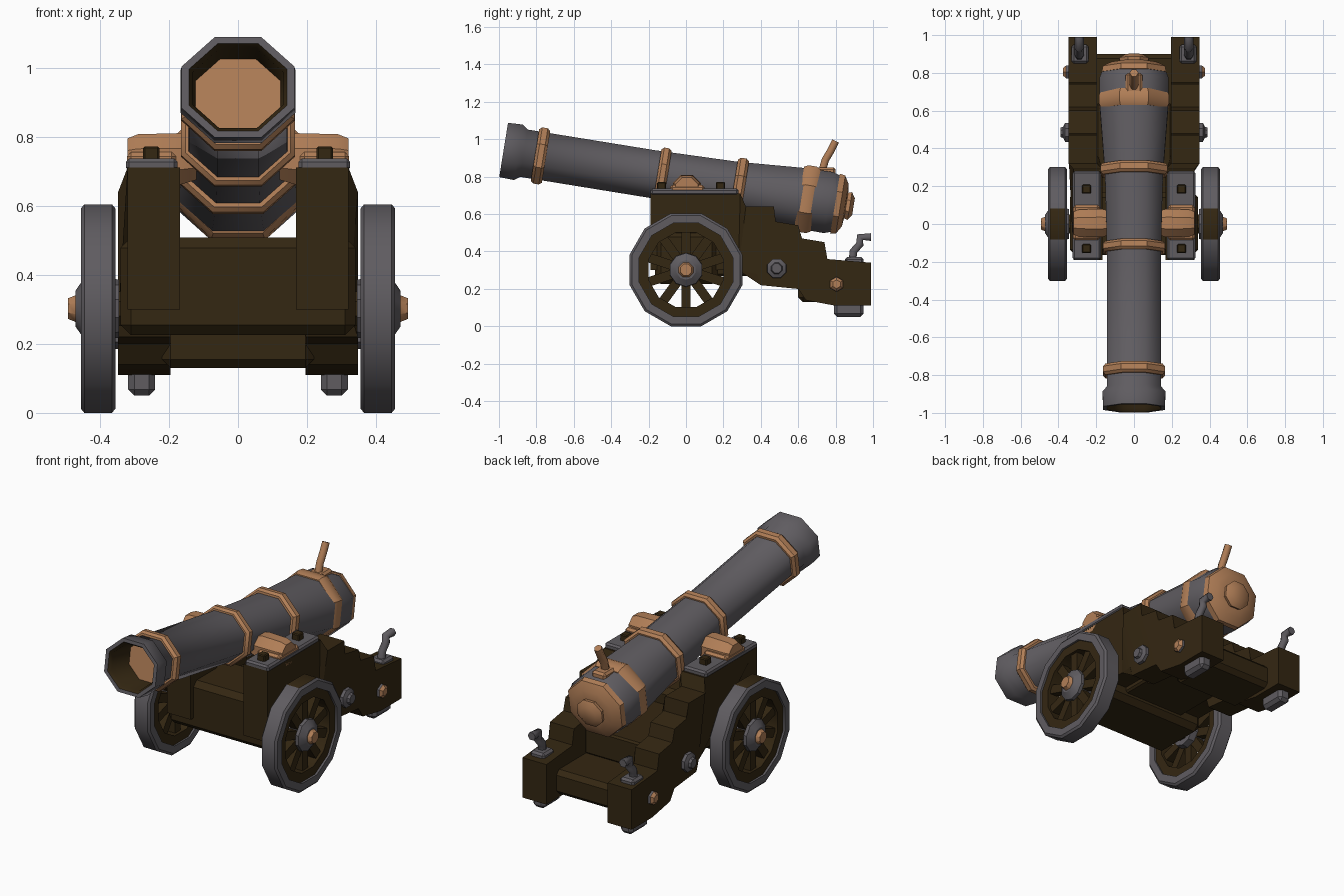
import bpy, bmesh, math
from mathutils import Vector, Matrix

if "Cube" in bpy.data.objects:
    bpy.data.objects.remove(bpy.data.objects["Cube"])


def material(name, rgb):
    m = bpy.data.materials.new(name)
    m.diffuse_color = (*rgb, 1)
    m.use_nodes = True
    m.node_tree.nodes["Principled BSDF"].inputs["Base Color"].default_value = m.diffuse_color
    return m


IRON = material("dark iron", (0.115, 0.107, 0.118))
WOOD = material("dark wood", (0.034, 0.020, 0.006))
BRASS = material("tan brass", (0.44, 0.21, 0.095))


def finish(name, bm, mats, angle=35):
    bmesh.ops.recalc_face_normals(bm, faces=bm.faces[:])
    me = bpy.data.meshes.new(name)
    bm.to_mesh(me)
    bm.free()
    for m in mats:
        me.materials.append(m)
    ob = bpy.data.objects.new(name, me)
    bpy.context.collection.objects.link(ob)
    bpy.ops.object.select_all(action='DESELECT')
    ob.select_set(True)
    bpy.context.view_layer.objects.active = ob
    bpy.ops.object.shade_smooth_by_angle(angle=math.radians(angle))
    return ob


def lathe(name, start, axis, profile, mats, sides=8, wide=1.0, cols=None, closed=False, angle=35):
    """Revolve (distance, flat radius) pairs about an axis; cols = material per segment."""
    d = Vector(axis).normalized()
    u = Vector((0, 1, 0)) if abs(d.x) > 0.9 else Vector((1, 0, 0))
    v = d.cross(u)
    bm = bmesh.new()
    rings = []
    for s, r in profile:
        r /= math.cos(math.pi / sides)
        ring = []
        for i in range(sides):
            a = 2 * math.pi * (i + 0.5) / sides
            ring.append(bm.verts.new(Vector(start) + d * s + u * (r * wide * math.cos(a)) + v * (r * math.sin(a))))
        rings.append(ring)
    pairs = list(zip(rings, rings[1:] + rings[:1]))
    for k, (a, b) in enumerate(pairs if closed else pairs[:-1]):
        for i in range(sides):
            j = (i + 1) % sides
            f = bm.faces.new((a[i], a[j], b[j], b[i]))
            f.material_index = cols[k] if cols else 0
    if not closed:
        bm.faces.new(rings[0]).material_index = cols[0] if cols else 0
        bm.faces.new(rings[-1]).material_index = cols[-1] if cols else 0
    return finish(name, bm, mats, angle)


def box(name, lo, hi, mat, bevel=0.0):
    lo, hi = Vector(lo), Vector(hi)
    bm = bmesh.new()
    bmesh.ops.create_cube(bm, size=1, matrix=Matrix.Translation((lo + hi) / 2) @ Matrix.Diagonal((*(hi - lo), 1)))
    if bevel:
        bmesh.ops.bevel(bm, geom=bm.edges[:], offset=bevel, segments=1, affect='EDGES')
    return finish(name, bm, [mat])


def rod(name, points, radius, mat):
    """Bent rod along a path."""
    cu = bpy.data.curves.new(name, 'CURVE')
    cu.dimensions = '3D'
    cu.bevel_depth, cu.bevel_resolution, cu.use_fill_caps = radius, 1, True
    sp = cu.splines.new('POLY')
    sp.points.add(len(points) - 1)
    for p, co in zip(sp.points, points):
        p.co = (*co, 1)
    cu.materials.append(mat)
    ob = bpy.data.objects.new(name, cu)
    bpy.context.collection.objects.link(ob)
    bpy.ops.object.select_all(action='DESELECT')
    ob.select_set(True)
    bpy.context.view_layer.objects.active = ob
    bpy.ops.object.convert(target='MESH')


# Barrel with flared muzzle and wooden-dark bore
MUZZLE, AXIS = (0, -0.975, 0.943), (0, 0.987, -0.16)
barrel = [(0.45, 0.10), (0.02, 0.117), (0.0, 0.128), (0.0, 0.147), (0.08, 0.15), (0.11, 0.128),
          (0.8, 0.128), (1.25, 0.138), (1.6, 0.162), (1.76, 0.165), (1.82, 0.145)]
lathe("barrel", MUZZLE, AXIS, barrel, [IRON, WOOD], wide=1.11,
      cols=[1, 1, 0, 0, 0, 0, 0, 0, 0, 0], angle=50)

# Brass reinforcing rings
for i, (s, w, r, wide) in enumerate([(0.2, 0.06, 0.152, 1.08), (0.86, 0.055, 0.15, 1.1),
                                     (1.275, 0.06, 0.162, 1.1), (1.645, 0.09, 0.18, 1.03)]):
    h = w / 2
    lathe(f"barrel_ring_{i + 1}", MUZZLE, AXIS,
          [(s - h, r - 0.035), (s - h, r - 0.012), (s - h * 0.5, r), (s + h * 0.5, r), (s + h, r - 0.012),
           (s + h, r - 0.035)], [BRASS], wide=wide)

# Breech cap and rear knob
lathe("breech_cap", MUZZLE, AXIS, [(1.795, 0.162), (1.825, 0.157), (1.85, 0.115), (1.855, 0.07),
                                   (1.875, 0.075), (1.895, 0.045)], [BRASS], wide=1.05)

# Firing lever on a small base
box("lever_base", (-0.045, 0.66, 0.80), (0.045, 0.80, 0.85), BRASS, 0.012)
rod("firing_lever", [(0, 0.725, 0.82), (0, 0.745, 0.89), (0, 0.775, 0.94), (0, 0.80, 0.99)], 0.023, BRASS)

# Carriage cheek outline (y, z)
CHEEK = [(-0.19, 0.30), (-0.19, 0.71), (0.29, 0.71), (0.32, 0.64), (0.47, 0.64), (0.48, 0.56), (0.60, 0.54),
         (0.62, 0.47), (0.74, 0.45), (0.75, 0.36), (0.99, 0.34), (0.99, 0.11), (0.80, 0.11), (0.64, 0.14),
         (0.60, 0.20), (0.40, 0.22), (0.38, 0.28), (0.28, 0.30)]

for side, sx in (("left", -1), ("right", 1)):
    # Stepped cheek, shifted outward behind the wheel
    bm = bmesh.new()
    loops = []
    for x in (0.168, 0.32):
        loops.append([bm.verts.new((sx * (x + (0.027 if y > 0.3 else 0)), y, z)) for y, z in CHEEK])
    n = len(CHEEK)
    for i in range(n):
        bm.faces.new((loops[0][i], loops[0][(i + 1) % n], loops[1][(i + 1) % n], loops[1][i]))
    for lp in loops:
        bmesh.ops.triangulate(bm, faces=[bm.faces.new(lp)])
    finish(side + "_cheek", bm, [WOOD], 20)

    def span(a, b):
        return min(sx * a, sx * b), max(sx * a, sx * b)

    def block(name, xs, ys, zs, mat, bevel=0.0):
        x = span(*xs)
        box(f"{side}_{name}", (x[0], ys[0], zs[0]), (x[1], ys[1], zs[1]), mat, bevel)

    def disc(name, x, y, z, profile, mats, **kw):
        lathe(f"{side}_{name}", (sx * x, y, z), (sx, 0, 0), profile, mats, **kw)

    # Iron top plate, bolts and brass trunnion
    block("top_plate", (0.175, 0.325), (-0.19, 0.28), (0.70, 0.737), IRON, 0.01)
    for i, y in enumerate((-0.13, 0.185)):
        block(f"plate_bolt_{i + 1}", (0.228, 0.275), (y - 0.024, y + 0.024), (0.72, 0.772), WOOD, 0.005)
    disc("trunnion", 0.12, 0.005, 0.735, [(0, 0.06), (0.05, 0.075), (0.17, 0.072), (0.2, 0.06)], [BRASS])
    block("trunnion_flange", (0.18, 0.322), (-0.085, 0.1), (0.715, 0.755), BRASS, 0.012)

    # Side bolts
    disc("side_washer", 0.33, 0.485, 0.31, [(0, 0.052), (0.035, 0.05), (0.045, 0.03), (0.06, 0.025)], [IRON])
    disc("rear_washer", 0.33, 0.805, 0.225, [(0, 0.036), (0.03, 0.034), (0.045, 0.02)], [IRON, BRASS],
         sides=6, cols=[0, 1])

    # Rear foot and bent hook
    block("rear_foot", (0.24, 0.318), (0.79, 0.95), (0.05, 0.14), IRON, 0.018)
    block("hook_base", (0.24, 0.33), (0.85, 0.95), (0.33, 0.37), IRON, 0.012)
    hx = sx * 0.29
    rod(side + "_hook", [(hx, 0.89, 0.35), (hx, 0.895, 0.40), (hx, 0.93, 0.44), (hx, 0.93, 0.477),
                         (hx, 0.99, 0.477)], 0.024, IRON)

    # Wheel: iron tyre, wooden inner rim, spokes, hub and brass cap
    tyre = lathe(side + "_tyre", (sx * 0.405, 0, 0.302), (sx, 0, 0),
                 [(-0.05, 0.25), (-0.05, 0.29), (-0.04, 0.302), (0.04, 0.302), (0.05, 0.29), (0.05, 0.25)],
                 [IRON, WOOD], sides=12, closed=True)
    for f in tyre.data.polygons:
        if f.normal.z > 0.95 and f.center.z > 0.5:
            f.material_index = 1
    disc("wheel_rim", 0.405, 0, 0.302, [(-0.04, 0.20), (-0.04, 0.256), (0.038, 0.256), (0.038, 0.20)],
         [WOOD], sides=12, closed=True)
    bm = bmesh.new()
    for i in range(10):
        m = (Matrix.Translation((sx * 0.405, 0, 0.302)) @ Matrix.Rotation(i * math.pi / 5, 4, 'X')
             @ Matrix.Translation((0, 0, 0.14)) @ Matrix.Diagonal((0.045, 0.05, 0.16, 1)))
        bmesh.ops.create_cube(bm, size=1, matrix=m)
    finish(side + "_spokes", bm, [WOOD])
    disc("hub", 0.345, 0, 0.302, [(0, 0.08), (0.07, 0.088), (0.1, 0.085), (0.125, 0.05)], [IRON], sides=10)
    disc("hub_cap", 0.455, 0, 0.302, [(0, 0.05), (0.012, 0.04), (0.037, 0.03)], [BRASS])

# Cross members of the carriage
box("axle_block", (-0.34, -0.165, 0.225), (0.34, 0.17, 0.508), WOOD, 0.03)
lathe("axle", (-0.42, 0, 0.302), (1, 0, 0), [(0, 0.05), (0.84, 0.05)], [WOOD])
box("middle_bed", (-0.2, 0.15, 0.27), (0.2, 0.64, 0.42), WOOD, 0.01)
box("rear_crossbeam", (-0.22, 0.60, 0.13), (0.22, 0.90, 0.27), WOOD, 0.025)
